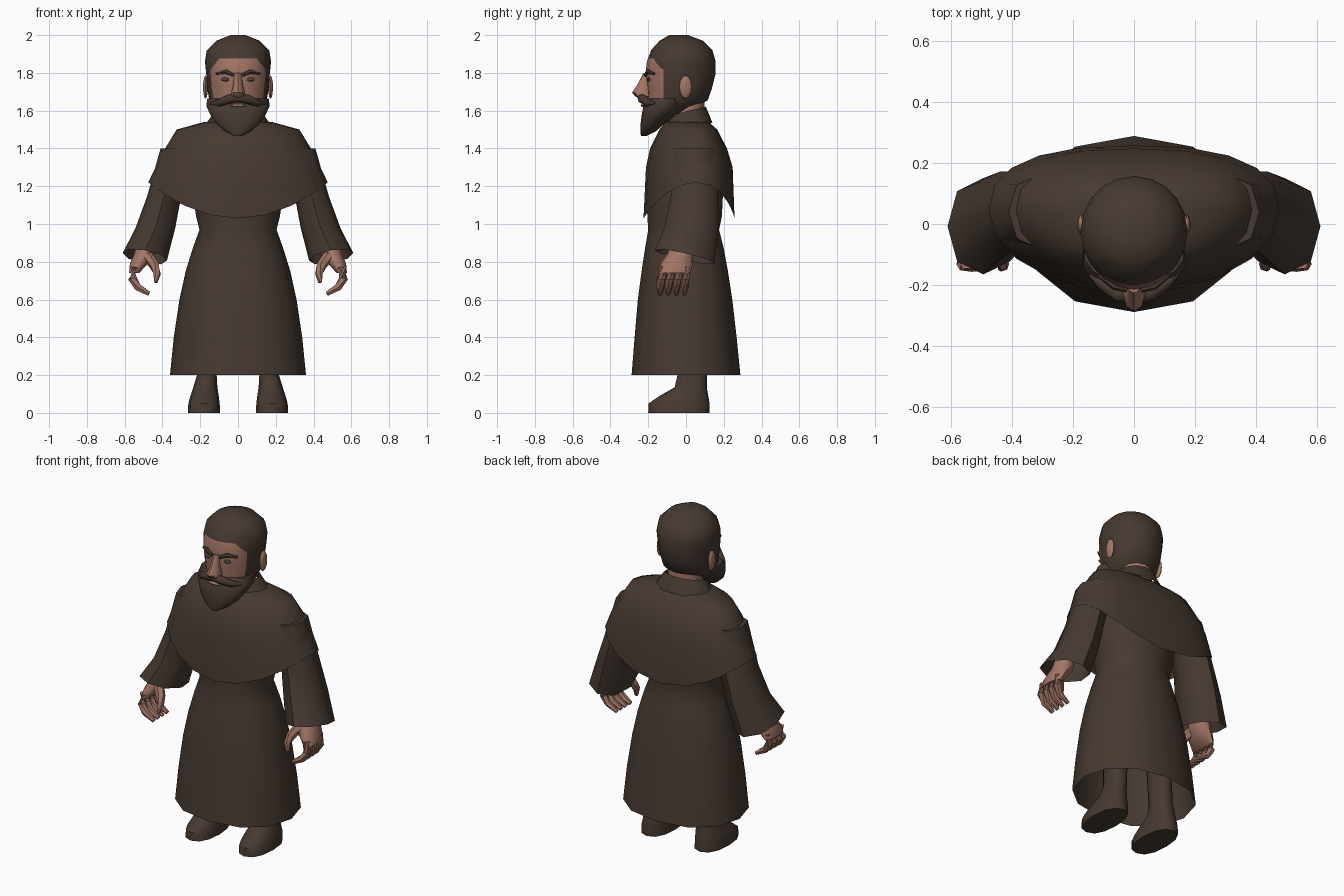
import bpy, bmesh
from math import sin, cos, pi, radians
from mathutils import Vector

cube = bpy.data.objects.get("Cube")
if cube:
    bpy.data.objects.remove(cube)


def material(name, rgb):
    m = bpy.data.materials.new(name)
    m.use_nodes = True
    m.diffuse_color = (*rgb, 1)
    m.node_tree.nodes["Principled BSDF"].inputs["Base Color"].default_value = (*rgb, 1)
    return m


BROWN = material("dark brown", (0.062, 0.042, 0.031))
SKIN = material("skin", (0.36, 0.18, 0.13))
EYE = material("eye grey", (0.07, 0.06, 0.055))


def finish(name, bm, mats, angle=50):
    bmesh.ops.recalc_face_normals(bm, faces=bm.faces)
    mesh = bpy.data.meshes.new(name)
    bm.to_mesh(mesh)
    bm.free()
    for m in mats:
        mesh.materials.append(m)
    ob = bpy.data.objects.new(name, mesh)
    bpy.context.collection.objects.link(ob)
    bpy.ops.object.select_all(action="DESELECT")
    bpy.context.view_layer.objects.active = ob
    ob.select_set(True)
    bpy.ops.object.shade_smooth_by_angle(angle=radians(angle))
    return ob


def skin_rings(rings, caps):
    """Join rings of points with quads, optionally closing the first and last."""
    bm = bmesh.new()
    rows = [[bm.verts.new(p) for p in ring] for ring in rings]
    n = len(rows[0])
    for a, b in zip(rows, rows[1:]):
        for i in range(n):
            j = (i + 1) % n
            bm.faces.new((a[i], a[j], b[j], b[i]))
    if caps[0]:
        bm.faces.new(rows[0])
    if caps[1]:
        bm.faces.new(rows[-1])
    return bm


def stack(rings, n=12, caps=(True, True), side=1, cy=None, pf=1, pb=1, warp=None):
    """Horizontal rings (z, centre x, half width, front y, back y)."""
    out = []
    for z, cx, w, yf, yb in rings:
        mid = (yf + yb) / 2 if cy is None else cy
        ring = []
        for i in range(n):
            s, c = sin(2 * pi * i / n), cos(2 * pi * i / n)
            p, reach = (pb, yb - mid) if c > 0 else (pf, mid - yf)
            x = cx + w * (1 if s > 0 else -1) * abs(s) ** p
            y = mid + reach * (1 if c > 0 else -1) * abs(c) ** p
            ring.append((side * x, y, warp(x - cx, y, z) if warp else z))
        out.append(ring)
    return skin_rings(out, caps)


def tube(points, n=8, side=1):
    """Round tube through (x, y, z, radius) points."""
    centres = [Vector((side * p[0], p[1], p[2])) for p in points]
    out = []
    for i, c in enumerate(centres):
        d = centres[min(i + 1, len(points) - 1)] - centres[max(i - 1, 0)]
        q = d.to_track_quat("Z", "Y")
        r = points[i][3]
        out.append([c + q @ Vector((r * cos(2 * pi * k / n), r * sin(2 * pi * k / n), 0))
                    for k in range(n)])
    return skin_rings(out, (True, True))


def blob(name, at, size, mat):
    bm = bmesh.new()
    bmesh.ops.create_uvsphere(bm, u_segments=10, v_segments=6, radius=1)
    bmesh.ops.scale(bm, vec=size, verts=bm.verts)
    bmesh.ops.translate(bm, vec=at, verts=bm.verts)
    finish(name, bm, [mat])


# Robe, open at the hem
finish("robe", stack([
    (0.2, 0, 0.36, -0.288, 0.288), (0.4, 0, 0.34, -0.272, 0.268),
    (0.6, 0, 0.31, -0.255, 0.245), (0.75, 0, 0.277, -0.235, 0.222),
    (0.87, 0, 0.24, -0.217, 0.2), (0.97, 0, 0.204, -0.2, 0.175),
    (1.04, 0, 0.222, -0.205, 0.19), (1.25, 0, 0.25, -0.19, 0.2),
    (1.45, 0, 0.2, -0.12, 0.14)], caps=(False, True), pf=0.9, pb=0.9), [BROWN])

# Shoulder cape with a hem that dips at front and back
finish("cape", stack([
    (1.03, 0, 0.475, -0.225, 0.257), (1.3, 0, 0.437, -0.212, 0.247),
    (1.4, 0, 0.386, -0.19, 0.217), (1.5, 0, 0.325, -0.14, 0.165),
    (1.54, 0, 0.18, -0.11, 0.12)], n=20, caps=(False, True), cy=0.045, pb=0.8,
    warp=lambda x, y, z: z + 0.19 * (x / 0.475) ** 2 if z < 1.1 else z), [BROWN])

# Collar and neck
finish("collar", stack([
    (1.5, 0, 0.19, -0.12, 0.14), (1.555, 0, 0.15, -0.105, 0.12),
    (1.595, 0, 0.12, -0.09, 0.105)], n=14, caps=(False, False),
    warp=lambda x, y, z: z + 0.25 * y), [BROWN])
finish("neck", stack([(1.5, 0, 0.1, -0.08, 0.1), (1.72, 0, 0.095, -0.08, 0.095)]), [SKIN])

# Head, cut along the hairline so the face is separate from the hair
bm = stack([
    (1.54, 0, 0.06, -0.19, -0.06), (1.6, 0, 0.12, -0.2, 0.02),
    (1.655, 0, 0.152, -0.2, 0.115), (1.72, 0, 0.163, -0.205, 0.138),
    (1.79, 0, 0.168, -0.215, 0.155), (1.86, 0, 0.175, -0.207, 0.157),
    (1.92, 0, 0.165, -0.185, 0.14), (1.97, 0, 0.115, -0.14, 0.09),
    (2.0, 0, 0.04, -0.09, 0.01)], n=20)
for co, no in (((0, -0.12, 0), (0, 1, 0)), ((0, 0, 1.875), (0, 0, 1)),
               ((0.1, 0, 1.875), (5, 0, 4)), ((-0.1, 0, 1.875), (-5, 0, 4))):
    bmesh.ops.bisect_plane(bm, geom=bm.verts[:] + bm.edges[:] + bm.faces[:],
                           plane_co=co, plane_no=no)
for f in bm.faces:
    c = f.calc_center_median()
    face = c.y < -0.12 and c.z < 1.875 and 5 * abs(c.x) + 4 * c.z < 8
    f.material_index = 1 if face else 0
finish("head", bm, [BROWN, SKIN])

# Beard, lip and nose
finish("beard", stack([
    (1.465, 0, 0.02, -0.238, -0.21), (1.49, 0, 0.07, -0.242, -0.16),
    (1.535, 0, 0.122, -0.24, -0.11), (1.575, 0, 0.148, -0.235, -0.06),
    (1.625, 0, 0.172, -0.225, 0.0), (1.665, 0, 0.166, -0.19, 0.01)],
    n=14, pf=0.9), [BROWN])
blob("lower_lip", (0, -0.228, 1.628), (0.045, 0.012, 0.008), SKIN)
finish("nose", stack([
    (1.66, 0, 0.022, -0.24, -0.17), (1.675, 0, 0.04, -0.268, -0.17),
    (1.695, 0, 0.036, -0.286, -0.17), (1.74, 0, 0.024, -0.256, -0.18),
    (1.8, 0, 0.02, -0.226, -0.18)], n=8), [SKIN])

for label, s in (("left", 1), ("right", -1)):
    # Facial details
    finish(label + "_moustache", tube([
        (0, -0.235, 1.668, 0.022), (0.05, -0.232, 1.662, 0.025),
        (0.1, -0.2, 1.64, 0.02), (0.145, -0.165, 1.638, 0.006)], side=s), [BROWN])
    finish(label + "_eyebrow", tube([
        (0.025, -0.214, 1.788, 0.01), (0.065, -0.202, 1.806, 0.014),
        (0.115, -0.168, 1.795, 0.007)], n=6, side=s), [BROWN])
    blob(label + "_eye", (s * 0.064, -0.197, 1.766), (0.027, 0.009, 0.011), EYE)
    blob(label + "_ear", (s * 0.172, -0.002, 1.725), (0.014, 0.033, 0.062), SKIN)

    # Sleeve flaring to a slanted open cuff
    finish(label + "_sleeve", stack([
        (1.4, 0.31, 0.1, -0.08, 0.16), (1.15, 0.39, 0.09, -0.08, 0.17),
        (0.98, 0.437, 0.105, -0.115, 0.172), (0.825, 0.493, 0.117, -0.165, 0.15)],
        n=8, caps=(True, False), side=s, pf=0.9, pb=0.9,
        warp=lambda x, y, z: z + 0.17 * x - 0.22 * y if z < 0.9 else z), [BROWN])

    # Hand with curled fingers
    finish(label + "_palm", stack([
        (0.93, 0.48, 0.05, -0.08, 0.05), (0.84, 0.495, 0.058, -0.1, 0.04),
        (0.79, 0.525, 0.05, -0.135, 0.035), (0.74, 0.55, 0.028, -0.145, 0.025)],
        n=10, side=s), [SKIN])
    for k, name in enumerate(("index", "middle", "ring", "little")):
        y, r = -0.125 + 0.043 * k, 0.024 - 0.001 * k
        finish(f"{label}_{name}_finger", tube([
            (0.548, y, 0.77, r), (0.558, y - 0.005, 0.71, r),
            (0.53, y - 0.01, 0.665, r * 0.9), (0.47, y - 0.012, 0.63, r * 0.55)],
            n=6, side=s), [SKIN])
    finish(label + "_thumb", tube([
        (0.48, -0.08, 0.83, 0.03), (0.442, -0.115, 0.78, 0.027),
        (0.428, -0.135, 0.735, 0.02), (0.435, -0.145, 0.69, 0.011)],
        n=6, side=s), [SKIN])

    # Leg running down into a boot
    finish(label + "_leg", stack([
        (0, 0.18, 0.085, -0.2, 0.125), (0.05, 0.18, 0.083, -0.198, 0.125),
        (0.09, 0.177, 0.075, -0.14, 0.118), (0.135, 0.173, 0.064, -0.06, 0.11),
        (0.2, 0.165, 0.052, -0.045, 0.11), (0.8, 0.14, 0.06, -0.06, 0.1)],
        side=s, pf=0.85, pb=0.85), [BROWN])
